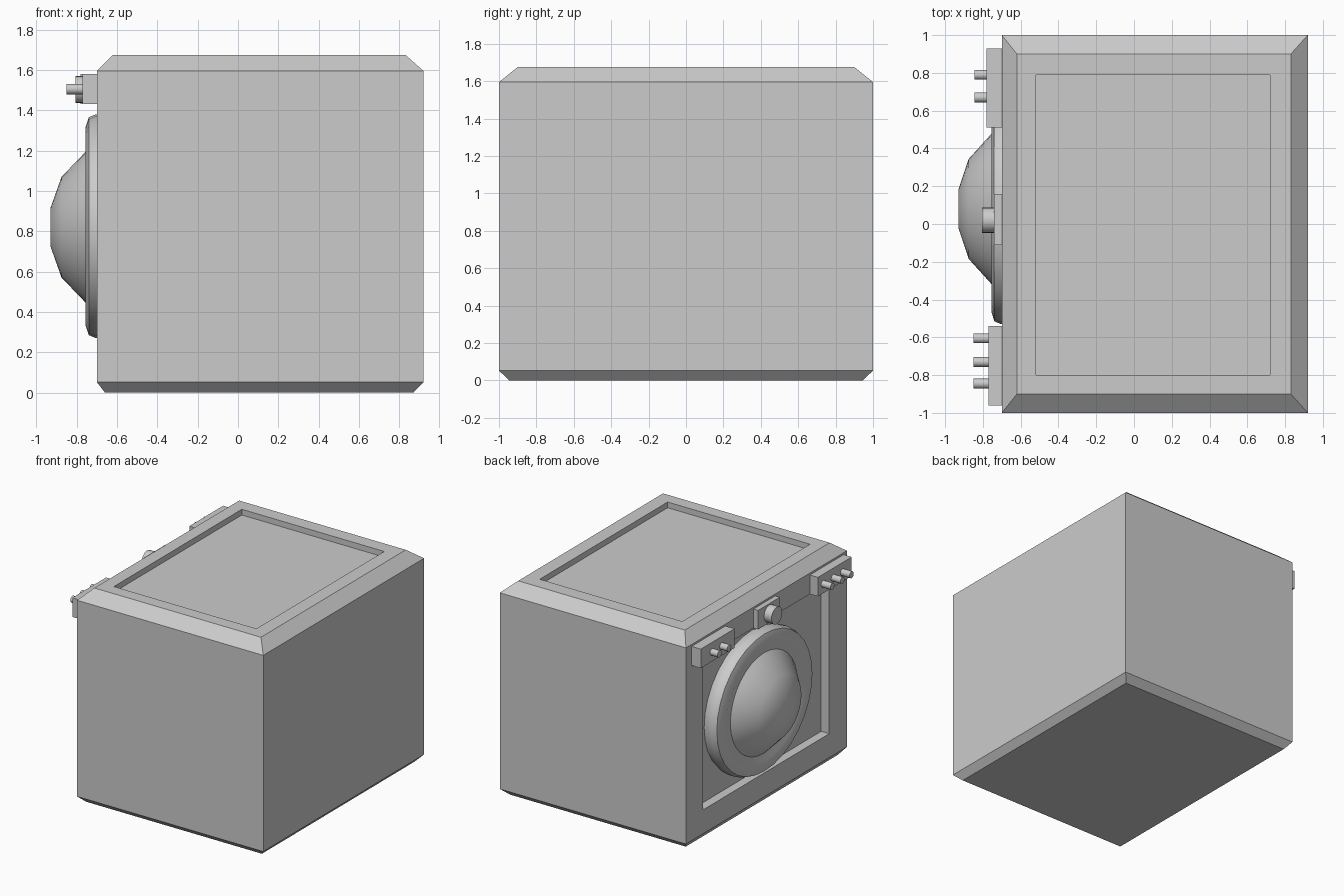
import bpy, bmesh, math
from mathutils import Matrix

if "Cube" in bpy.data.objects:
    bpy.data.objects.remove(bpy.data.objects["Cube"])


def finish(bm, name, smooth=False):
    bmesh.ops.recalc_face_normals(bm, faces=bm.faces[:])
    mesh = bpy.data.meshes.new(name)
    bm.to_mesh(mesh)
    bm.free()
    ob = bpy.data.objects.new(name, mesh)
    bpy.context.collection.objects.link(ob)
    if smooth:
        bpy.ops.object.select_all(action='DESELECT')
        ob.select_set(True)
        bpy.context.view_layer.objects.active = ob
        bpy.ops.object.shade_smooth_by_angle(angle=math.radians(40))
    return ob


def recess(bm, face, lo, hi, push):
    """Inset a face to the lo/hi rectangle, then sink it by the push vector."""
    mid = face.calc_center_median()
    axes = [i for i in range(3) if push[i] == 0]
    bmesh.ops.inset_individual(bm, faces=[face], thickness=0.05)
    for v in face.verts:
        for i in axes:
            v.co[i] = lo[i] if v.co[i] < mid[i] else hi[i]
    new = bmesh.ops.extrude_discrete_faces(bm, faces=[face])['faces'][0]
    bmesh.ops.translate(bm, verts=new.verts[:], vec=push)


def box(name, lo, hi):
    bm = bmesh.new()
    bmesh.ops.create_cube(bm, size=1)
    for v in bm.verts:
        v.co = [lo[i] if v.co[i] < 0 else hi[i] for i in range(3)]
    return finish(bm, name)


def knob(name, y, z, r, x0, x1):
    bm = bmesh.new()
    bmesh.ops.create_cone(bm, cap_ends=True, segments=20, radius1=r, radius2=r,
                          depth=abs(x1 - x0))
    bm.transform(Matrix.Translation(((x0 + x1) / 2, y, z)) @ Matrix.Rotation(math.pi / 2, 4, 'Y'))
    return finish(bm, name, True)


def lathe(name, profile, cy, cz, sy, segs=32):
    """Revolve (radius, x) points around the door axis, widened by sy in y."""
    bm = bmesh.new()
    rings = []
    for r, x in profile:
        rings.append([bm.verts.new((x, cy + sy * r * math.cos(a), cz + r * math.sin(a)))
                      for a in (2 * math.pi * k / segs for k in range(segs))])
    for a, b in zip(rings, rings[1:]):
        for k in range(segs):
            n = (k + 1) % segs
            bm.faces.new((a[k], a[n], b[n], b[k]))
    bm.faces.new(rings[0])
    bm.faces.new(rings[-1])
    return finish(bm, name, True)


# cabinet: stacked rectangles with chamfered foot and lid, recessed top and front
levels = [(-0.66, 0.87, 0.945, 0.0), (-0.70, 0.92, 1.0, 0.052),
          (-0.70, 0.92, 1.0, 1.595), (-0.62, 0.83, 0.90, 1.675)]
bm = bmesh.new()
rects = [[bm.verts.new(c) for c in ((x0, -y, z), (x1, -y, z), (x1, y, z), (x0, y, z))]
         for x0, x1, y, z in levels]
bm.faces.new(rects[0][::-1])
lid = bm.faces.new(rects[-1])
sides = [[bm.faces.new((a[k], a[(k + 1) % 4], b[(k + 1) % 4], b[k])) for k in range(4)]
         for a, b in zip(rects, rects[1:])]
bm.normal_update()
recess(bm, lid, (-0.52, -0.80, 0), (0.72, 0.79, 0), (0, 0, -0.045))
recess(bm, sides[1][3], (0, -0.78, 0.24), (0, 0.79, 1.43), (0.07, 0, 0))
finish(bm, "cabinet")

# round door: rim and glass bulge
lathe("door_rim", [(0.54, -0.63), (0.555, -0.66), (0.555, -0.705), (0.54, -0.74),
                   (0.495, -0.755), (0.455, -0.753), (0.41, -0.735), (0.36, -0.735)],
      0.08, 0.825, 1.1)
lathe("door_glass", [(0.41, -0.72), (0.375, -0.755), (0.25, -0.875), (0.095, -0.93)],
      0.08, 0.82, 1.06)

# control panels
box("left_panel", (-0.78, 0.51, 1.43), (-0.68, 0.93, 1.58))
box("right_panel", (-0.77, -0.96, 1.43), (-0.68, -0.54, 1.58))
box("dial_panel", (-0.74, -0.11, 1.43), (-0.68, 0.16, 1.58))

# buttons and dial
for i, y in enumerate((0.79, 0.67)):
    knob(f"left_button_{i + 1}", y, 1.505, 0.026, -0.76, -0.845)
for i, y in enumerate((-0.605, -0.73, -0.845)):
    knob(f"right_button_{i + 1}", y, 1.505, 0.026, -0.75, -0.85)
knob("dial", 0.02, 1.503, 0.067, -0.72, -0.805)
